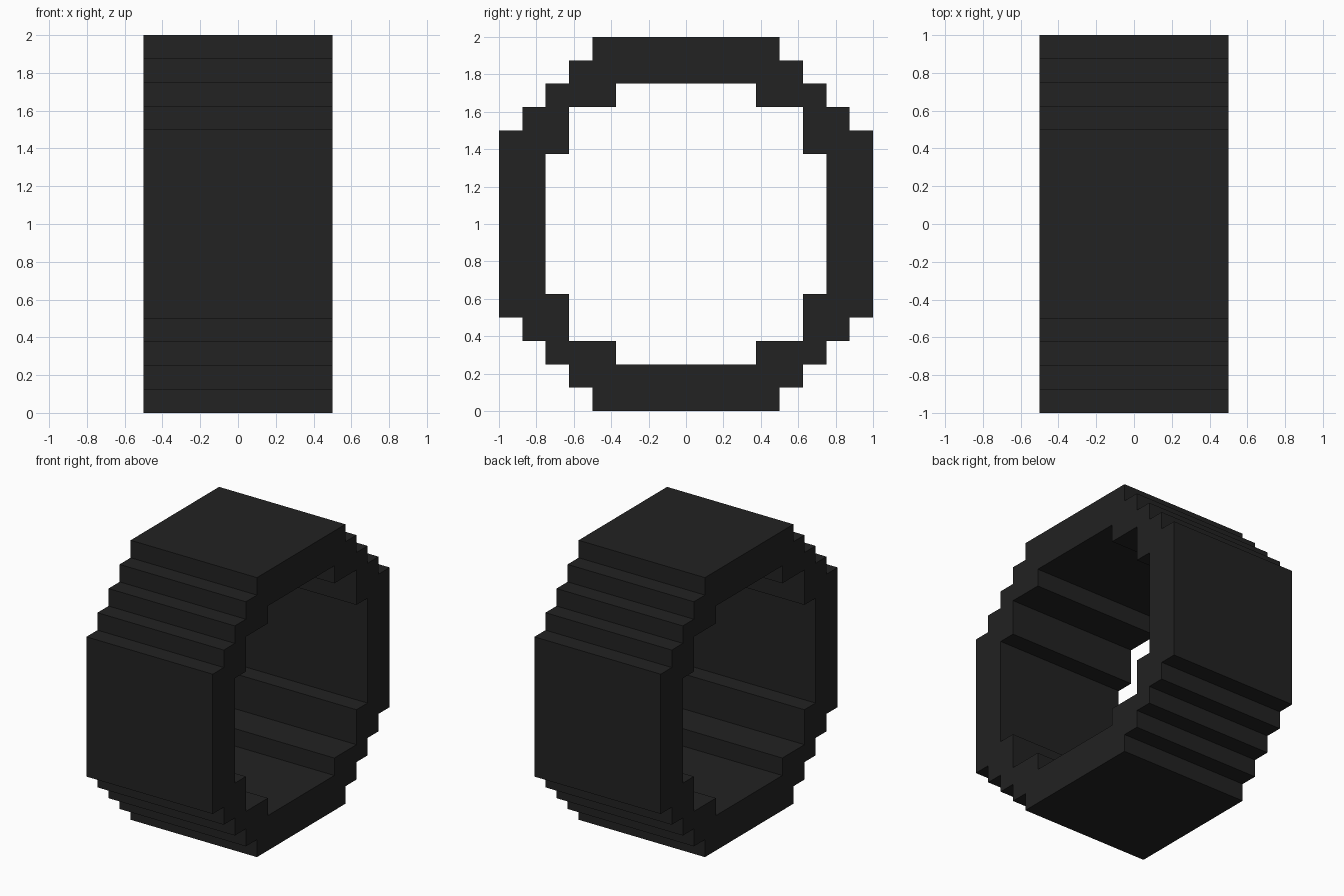
import bpy
import bmesh

if "Cube" in bpy.data.objects:
    bpy.data.objects.remove(bpy.data.objects["Cube"])

U = 0.125          # block size of the stepped outline
HALF_WIDTH = 0.5

# One quarter of each stepped outline (y, z from the hub, in blocks), top to side
OUTER = [(4, 8), (4, 7), (5, 7), (5, 6), (6, 6), (6, 5), (7, 5), (7, 4), (8, 4)]
INNER = [(3, 6), (3, 5), (5, 5), (5, 3), (6, 3)]


def full_outline(quarter):
    """Mirror a quarter outline into a closed loop."""
    half = quarter + [(y, -z) for y, z in reversed(quarter)]
    return half + [(-y, z) for y, z in reversed(half)]


def add_loop(bm, points):
    verts = [bm.verts.new((-HALF_WIDTH, y * U, 1 + z * U)) for y, z in points]
    return [bm.edges.new((v, verts[(i + 1) % len(verts)])) for i, v in enumerate(verts)]


# Tyre: stepped ring profile extruded along x
bm = bmesh.new()
edges = add_loop(bm, full_outline(OUTER)) + add_loop(bm, full_outline(INNER))
bmesh.ops.triangle_fill(bm, edges=edges, use_beauty=True, normal=(1, 0, 0))
side = bmesh.ops.extrude_face_region(bm, geom=bm.faces[:], use_keep_orig=True)
moved = [g for g in side["geom"] if isinstance(g, bmesh.types.BMVert)]
bmesh.ops.translate(bm, verts=moved, vec=(2 * HALF_WIDTH, 0, 0))
bmesh.ops.recalc_face_normals(bm, faces=bm.faces[:])

mesh = bpy.data.meshes.new("tyre")
bm.to_mesh(mesh)
bm.free()
tyre = bpy.data.objects.new("tyre", mesh)
bpy.context.collection.objects.link(tyre)

# Black rubber colour
rubber = bpy.data.materials.new("black rubber")
rubber.diffuse_color = (0.016, 0.016, 0.016, 1)
rubber.use_nodes = True
rubber.node_tree.nodes["Principled BSDF"].inputs["Base Color"].default_value = rubber.diffuse_color
mesh.materials.append(rubber)
